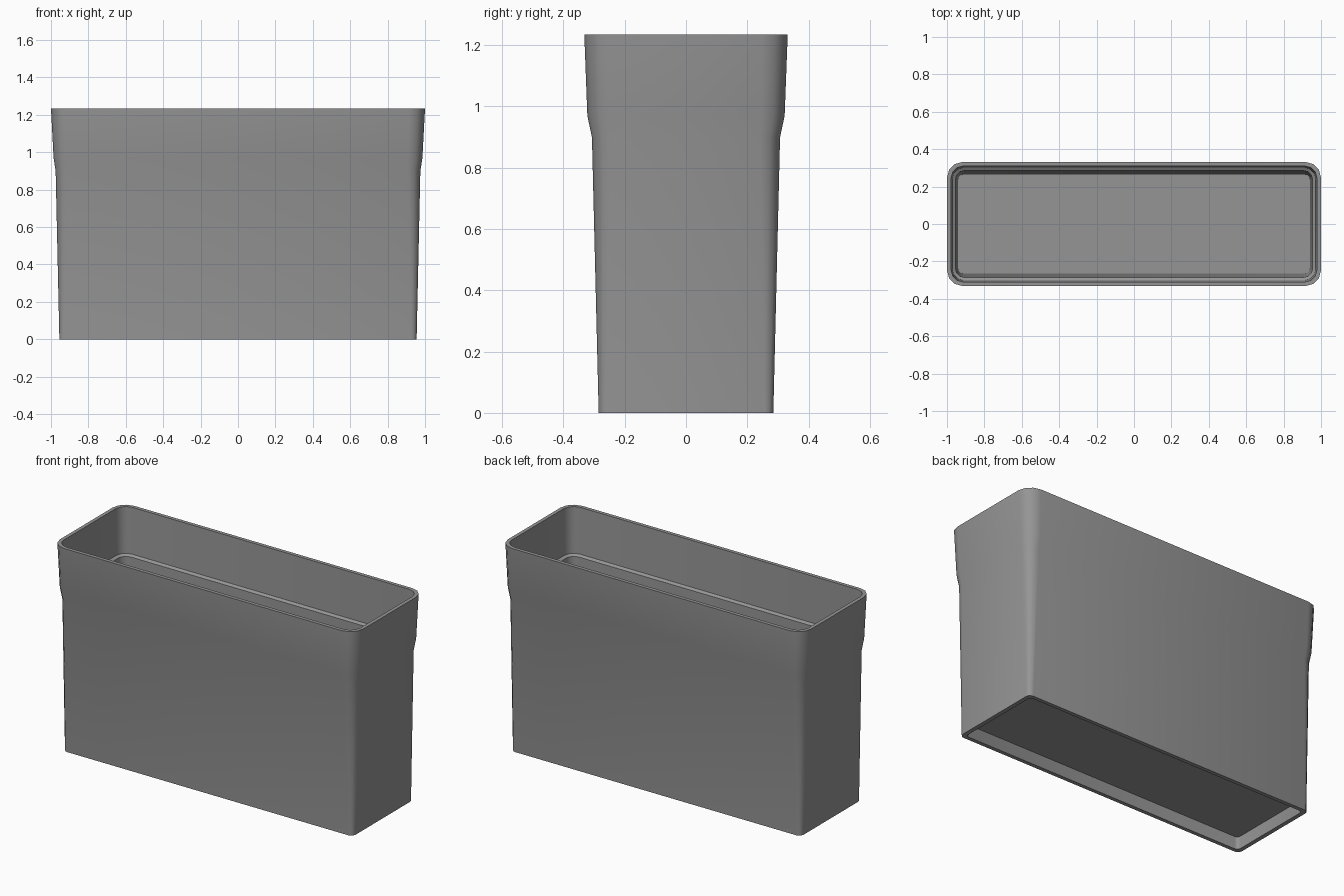
import bpy, bmesh, math

if "Cube" in bpy.data.objects:
    bpy.data.objects.remove(bpy.data.objects["Cube"])

grey = bpy.data.materials.new("mid grey")
grey.diffuse_color = (0.30, 0.30, 0.30, 1)
grey.use_nodes = True
grey.node_tree.nodes["Principled BSDF"].inputs["Base Color"].default_value = grey.diffuse_color

SEGMENTS = 3  # facets per rounded corner


def ring(bm, hx, hy, z, r):
    """Rounded rectangle loop with half sizes hx, hy and corner radius r."""
    verts = []
    for k, (sx, sy) in enumerate(((1, 1), (-1, 1), (-1, -1), (1, -1))):
        for i in range(SEGMENTS + 1):
            a = math.pi / 2 * (k + i / SEGMENTS)
            verts.append(bm.verts.new((sx * (hx - r) + r * math.cos(a),
                                       sy * (hy - r) + r * math.sin(a), z)))
    return verts


# Section loops: half x, half y, height, corner radius
sections = [
    # underside recess
    (0.925, 0.257, 0.070, 0.020),
    (0.930, 0.262, 0.000, 0.020),
    # outer wall, flaring at the collar
    (0.955, 0.285, 0.000, 0.028),
    (0.975, 0.307, 0.900, 0.065),
    (0.986, 0.322, 0.970, 0.075),
    (1.000, 0.332, 1.235, 0.085),
    # rim and inner wall with its ledge
    (0.978, 0.310, 1.235, 0.065),
    (0.971, 0.302, 0.960, 0.060),
    (0.955, 0.286, 0.950, 0.050),
    (0.941, 0.265, 0.095, 0.030),
]

bm = bmesh.new()
loops = [ring(bm, *s) for s in sections]
n = len(loops[0])
for low, high in zip(loops, loops[1:]):
    for i in range(n):
        j = (i + 1) % n
        bm.faces.new((low[i], low[j], high[j], high[i]))

# Floor panel, top and underside
bm.faces.new(loops[-1])
bm.faces.new(loops[0][::-1])
bmesh.ops.recalc_face_normals(bm, faces=bm.faces)

mesh = bpy.data.meshes.new("planter_box")
bm.to_mesh(mesh)
bm.free()
mesh.materials.append(grey)
box = bpy.data.objects.new("planter_box", mesh)
bpy.context.collection.objects.link(box)

# Smooth walls, crisp rim and floor edges
bpy.context.view_layer.objects.active = box
box.select_set(True)
bpy.ops.object.shade_smooth_by_angle(angle=math.radians(35))
